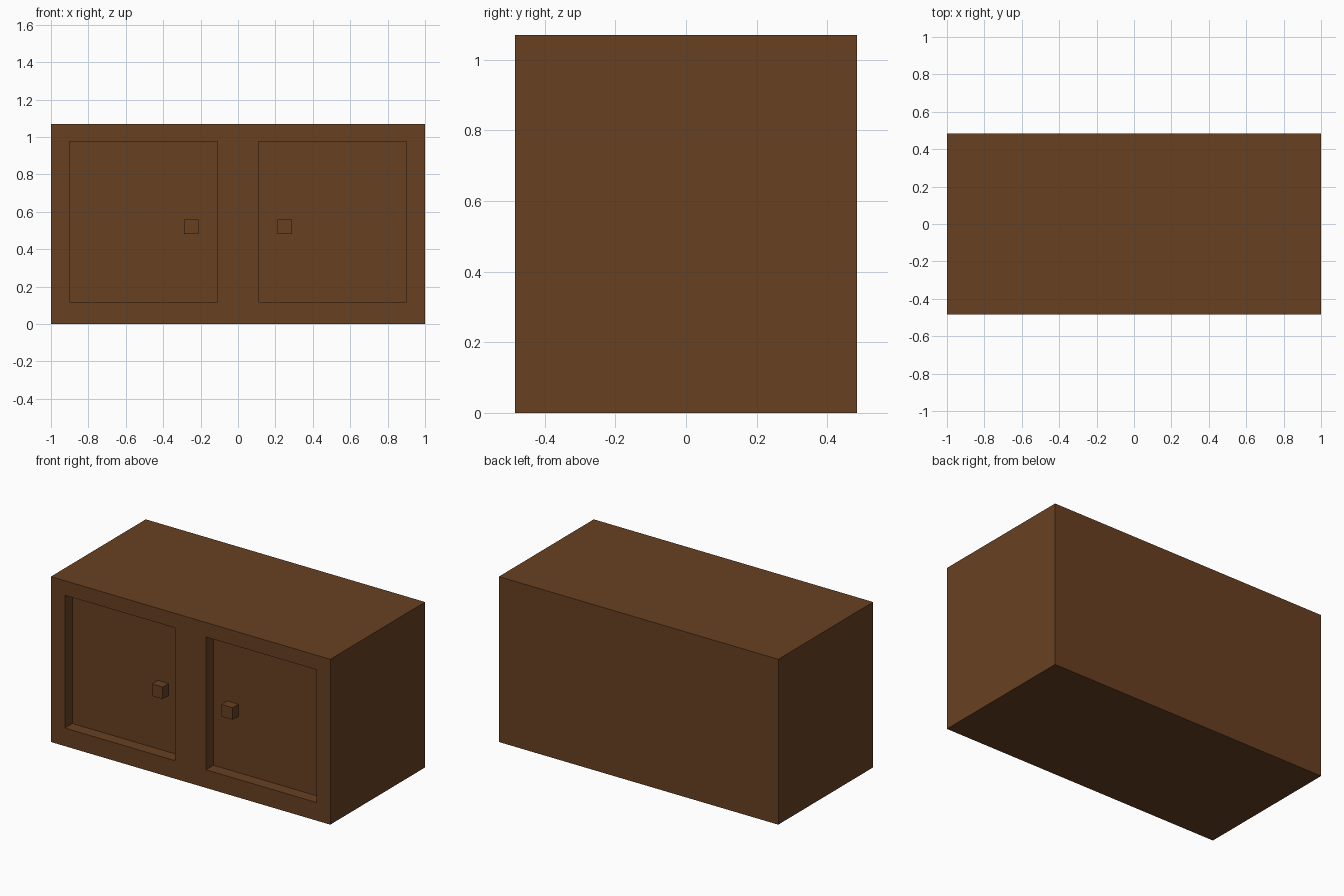
import bpy
from mathutils import Vector

if "Cube" in bpy.data.objects:
    bpy.data.objects.remove(bpy.data.objects["Cube"], do_unlink=True)

WIDTH, DEPTH, HEIGHT = 2.0, 0.97, 1.07
FRONT = -DEPTH / 2
RECESS = 0.077          # how far the doors sit behind the frame
DOOR_Y = FRONT + RECESS

# One brown wood for the whole cabinet
wood = bpy.data.materials.new("brown_wood")
wood.use_nodes = True
color = (0.138, 0.051, 0.016, 1.0)
wood.diffuse_color = color
bsdf = next(n for n in wood.node_tree.nodes if n.type == "BSDF_PRINCIPLED")
bsdf.inputs["Base Color"].default_value = color


def box(name, low, high):
    """Add a box spanning two opposite corners."""
    low, high = Vector(low), Vector(high)
    bpy.ops.mesh.primitive_cube_add(size=1, location=(low + high) / 2)
    obj = bpy.context.object
    obj.name = obj.data.name = name
    obj.scale = high - low
    bpy.ops.object.transform_apply(location=False, rotation=False, scale=True)
    obj.data.materials.append(wood)
    return obj


def mirrored_box(name, side, x_in, x_out, y, z):
    """Add a box on the left (+1) or right (-1) of the cabinet."""
    x = sorted((side * x_in, side * x_out))
    return box(name, (x[0], y[0], z[0]), (x[1], y[1], z[1]))


# Cabinet body
body = box("cabinet_body", (-WIDTH / 2, FRONT, 0), (WIDTH / 2, -FRONT, HEIGHT))

for side, label in ((1, "left"), (-1, "right")):
    # Recessed door panel, cut into the front
    cutter = mirrored_box(label + "_door_cutter", side, 0.11, 0.90,
                          (FRONT - 0.1, DOOR_Y), (0.117, 0.976))
    cutter.hide_render = True
    cut = body.modifiers.new(label + "_door_recess", "BOOLEAN")
    cut.operation = "DIFFERENCE"
    cut.solver = "EXACT"
    cut.object = cutter
    bpy.context.view_layer.objects.active = body
    bpy.ops.object.modifier_apply(modifier=cut.name)
    bpy.data.objects.remove(cutter, do_unlink=True)

    # Square knob near the inner edge of the door
    mirrored_box(label + "_door_knob", side, 0.211, 0.289,
                 (DOOR_Y - 0.06, DOOR_Y), (0.482, 0.56))
